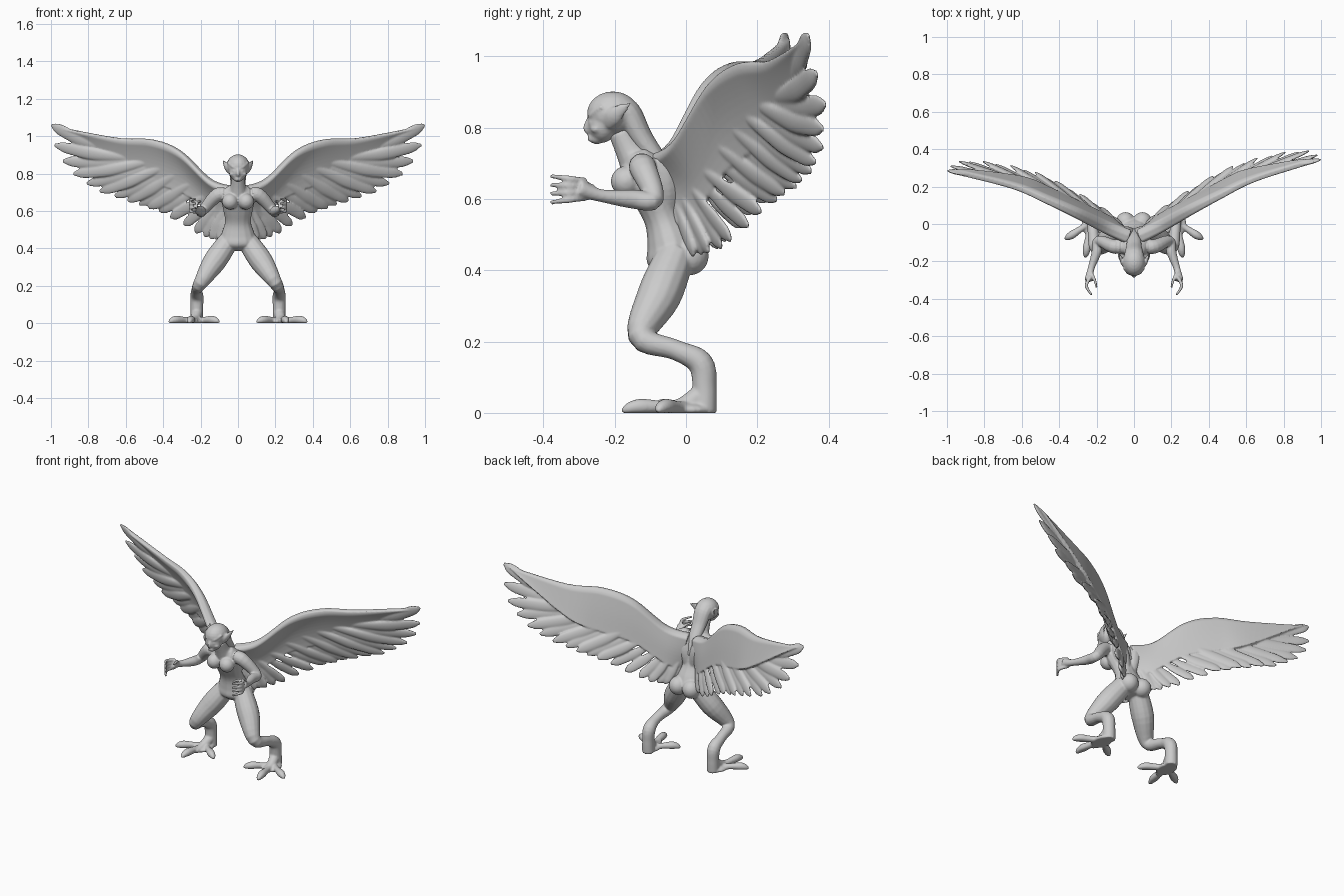
import bpy, bmesh, math
from mathutils import Vector, Matrix

if "Cube" in bpy.data.objects:
    bpy.data.objects.remove(bpy.data.objects["Cube"], do_unlink=True)

GREY = (0.6, 0.6, 0.6, 1)
clay = bpy.data.materials.new("pale_grey_clay")
clay.use_nodes = True
clay.diffuse_color = GREY
clay.node_tree.nodes["Principled BSDF"].inputs["Base Color"].default_value = GREY
ACROSS, UPWARD = Vector((1, 0, 0)), Vector((0, 0, 1))


def spline(points, t):
    """Smooth curve through evenly spaced vectors or numbers, t from 0 to 1."""
    last = len(points) - 1
    place = min(max(t, 0), 1) * last
    i = min(int(place), last - 1)
    f = place - i
    p, q, r, s = (points[min(max(i + k, 0), last)] for k in (-1, 0, 1, 2))
    return q + (r - p + (p * 2 - q * 5 + r * 4 - s + (q * 3 - r * 3 + s - p) * f) * f) * (f / 2)


def vectors(rows, side=1):
    return [Vector((x * side, y, z)) for x, y, z in rows]


def skin(bm, rings):
    """Closed loft through rings of points."""
    rows = [[bm.verts.new(point) for point in ring] for ring in rings]
    count = len(rows[0])
    for low, high in zip(rows, rows[1:]):
        for j in range(count):
            k = (j + 1) % count
            bm.faces.new((low[j], low[k], high[k], high[j]))
    bm.faces.new(rows[0][::-1])
    bm.faces.new(rows[-1])


def tube(bm, path, girth, side=1, flat=1, ref=ACROSS):
    """Tapered limb; flat scales the radius along the ref direction."""
    path = vectors(path, side)
    steps = 5 * max(len(path) - 1, len(girth) - 1)
    rings = []
    for i in range(steps + 1):
        centre, radius = spline(path, i / steps), spline(girth, i / steps)
        ahead, behind = spline(path, (i + .5) / steps), spline(path, (i - .5) / steps)
        along = (ahead - behind).normalized()
        u = ref.cross(along).normalized()
        v = along.cross(u) * flat
        angles = [math.tau * j / 14 for j in range(14)]
        rings.append([centre + (u * math.cos(a) + v * math.sin(a)) * radius for a in angles])
    skin(bm, rings)


def ball(bm, centre, radii, side=1):
    x, y, z = centre
    matrix = Matrix.Translation((x * side, y, z)) @ Matrix.Diagonal((*radii, 1))
    bmesh.ops.create_uvsphere(bm, u_segments=20, v_segments=12, radius=1, matrix=matrix)


def finish(bm, name, smoothing):
    """Fuse the overlapping forms into one sculpted surface."""
    for vert in bm.verts:
        vert.co.z = max(vert.co.z, 0)
    bmesh.ops.recalc_face_normals(bm, faces=bm.faces)
    mesh = bpy.data.meshes.new(name)
    bm.to_mesh(mesh)
    bm.free()
    mesh.materials.append(clay)
    part = bpy.data.objects.new(name, mesh)
    bpy.context.collection.objects.link(part)
    fuse = part.modifiers.new("fuse", 'REMESH')
    fuse.mode = 'VOXEL'
    fuse.voxel_size = .005
    fuse.use_smooth_shade = True
    soften = part.modifiers.new("soften", 'SMOOTH')
    soften.iterations = smoothing


# Torso and neck
body = bmesh.new()
tube(body, [(0, -.03, .39), (0, -.045, .48), (0, -.09, .61), (0, -.14, .73)],
     [.04, .074, .066, .052, .06, .066, .04], flat=1.35)
tube(body, [(0, -.13, .69), (0, -.16, .74), (0, -.185, .79)], [.055, .04, .034])
for side in (1, -1):
    # Breast, buttock and the back muscle that carries the wing
    ball(body, (.043, -.168, .65), (.043, .043, .043), side)
    ball(body, (.045, .01, .44), (.052, .054, .054), side)
    tube(body, [(.02, -.05, .56), (.06, -.065, .72)], [.03, .045, .035], side)

    # Arm from shoulder to palm
    shoulder, elbow, wrist, palm = (.11, -.12, .685), (.19, -.09, .6), (.23, -.24, .61), (.24, -.3, .63)
    tube(body, [(.04, -.125, .69), shoulder, elbow, (.2, -.15, .6), wrist, palm],
         [.035, .038, .028, .027, .018, .026], side)
    # Four curled fingers and a thumb
    for k in range(4):
        root, tip = .605 + k * .015, .59 + k * .025
        tube(body, [(.23, -.28, root), (.255, -.33, (root + tip) / 2), (.225, -.38, tip)],
             [.01, .009, .006], side)
    tube(body, [(.23, -.26, .63), (.21, -.3, .65), (.2, -.34, .65)], [.01, .006], side)

    # Thigh, knee, backward shank and heel
    hip, knee, hock, heel = (.05, -.03, .44), (.2, -.125, .215), (.22, .04, .14), (.22, .05, 0)
    tube(body, [hip, (.125, -.075, .33), knee, (.22, -.03, .177), hock, (.22, .052, .07), heel],
         [.055, .062, .038, .029, .036, .034, .036], side)
    # Instep, foot pad and three spread, tapering toes
    tube(body, [(.22, .04, .05), (.23, -.01, .018), (.23, -.08, .01)], [.03, .026, .014], side)
    ball(body, (.23, 0, .008), (.05, .07, .022), side)
    for x, y in ((.37, -.08), (.26, -.18), (.1, -.09)):
        knuckle = (x * .7 + .07, y * .7, .018)
        tube(body, [(.23, .01, .012), knuckle, (x, y, .005)], [.024, .017, .022, .016, .006], side, ref=UPWARD)
finish(body, "body", 4)

# Skull, face, chin, nose and lips
head = bmesh.new()
ball(head, (0, -.205, .84), (.062, .073, .062))
ball(head, (0, -.235, .81), (.048, .042, .052))
ball(head, (0, -.25, .77), (.022, .022, .016))
tube(head, [(0, -.265, .835), (0, -.28, .8), (0, -.27, .785)], [.008, .009, .007])
for z in (.765, .773):
    ball(head, (0, -.268, z), (.014, .008, .004))
for side in (1, -1):
    # Brow, eye, cheekbone and pointed ear
    tube(head, [(.006, -.27, .825), (.03, -.265, .837), (.055, -.235, .86)], [.006, .006], side, ref=UPWARD)
    ball(head, (.02, -.265, .815), (.011, .009, .006), side)
    ball(head, (.03, -.25, .796), (.016, .018, .012), side)
    tube(head, [(.045, -.22, .805), (.065, -.195, .84), (.08, -.155, .87)], [.014, .024, .016, .003],
         side, flat=.5)
# Hair swept back down the spine
tube(head, [(0, -.2, .86), (0, -.165, .84), (0, -.125, .77), (0, -.07, .69), (0, -.03, .62)],
     [.04, .04, .033, .026, .008], flat=1.3)
finish(head, "head", 2)

# Wing outlines: arm edge, web edge and feather tips
ARM_EDGE = [(.03, -.08, .73), (.15, -.03, .77), (.31, .05, .92), (.46, .12, .98), (.65, .2, .99), (.97, .28, 1.05)]
WEB_EDGE = [(.05, -.03, .53), (.12, .03, .57), (.28, .11, .69), (.45, .19, .75), (.6, .25, .81), (.9, .29, 1.01)]
TIPS = [(1, .28, 1.06), (.95, .33, .88), (.79, .33, .73), (.58, .29, .65), (.41, .22, .59), (.2, .1, .47),
        (.1, .02, .44)]
FEATHERS = 18
for side, name in ((1, "left_wing"), (-1, "right_wing")):
    wing = bmesh.new()
    normal = Vector((.4 * side, -.9, -.2)).normalized()
    arm, web, tips = (vectors(edge, side) for edge in (ARM_EDGE, WEB_EDGE, TIPS))
    # The left wing is swept slightly further back
    if side > 0:
        for point in arm + web + tips:
            point.y += .06 * point.x

    # Cambered web, thick along the arm and thin behind it
    rings = []
    for i in range(41):
        t = i / 40
        front, back = spline(arm, t), spline(web, t)
        upper, lower = [], []
        for j in range(13):
            u = (j / 12) ** 1.5
            half = .009 + (.04 - .034 * t) * (1 - u) ** 2 * min(1, .2 + 8 * u)
            core = front.lerp(back, u) - normal * math.sin(math.pi * u) * (1 - t) * .015
            upper.append(core + normal * half)
            lower.append(core - normal * half)
        rings.append(upper + lower[::-1])
    skin(wing, rings)

    # Fan of overlapping blunt feathers, outermost first and widest spaced
    for k in range(FEATHERS):
        f = (k / (FEATHERS - 1)) ** .8
        span = .83 * (1 - f) + .02
        root = spline(arm, span).lerp(spline(web, span), .5 + f / 5) - normal * .01 * (1 - span)
        tip = spline(tips, f)
        shift = normal * (.004 if k % 2 else -.004)
        middle = (root + tip) / 2 - UPWARD * .015 * (1 - f)
        width = .033 - .006 * f
        girth = [width * part for part in (.4, .6, .8, 1, 1, .9, .3)]
        tube(wing, [root + shift, middle + shift, tip + shift], girth, flat=.36, ref=normal)
    finish(wing, name, 3)
